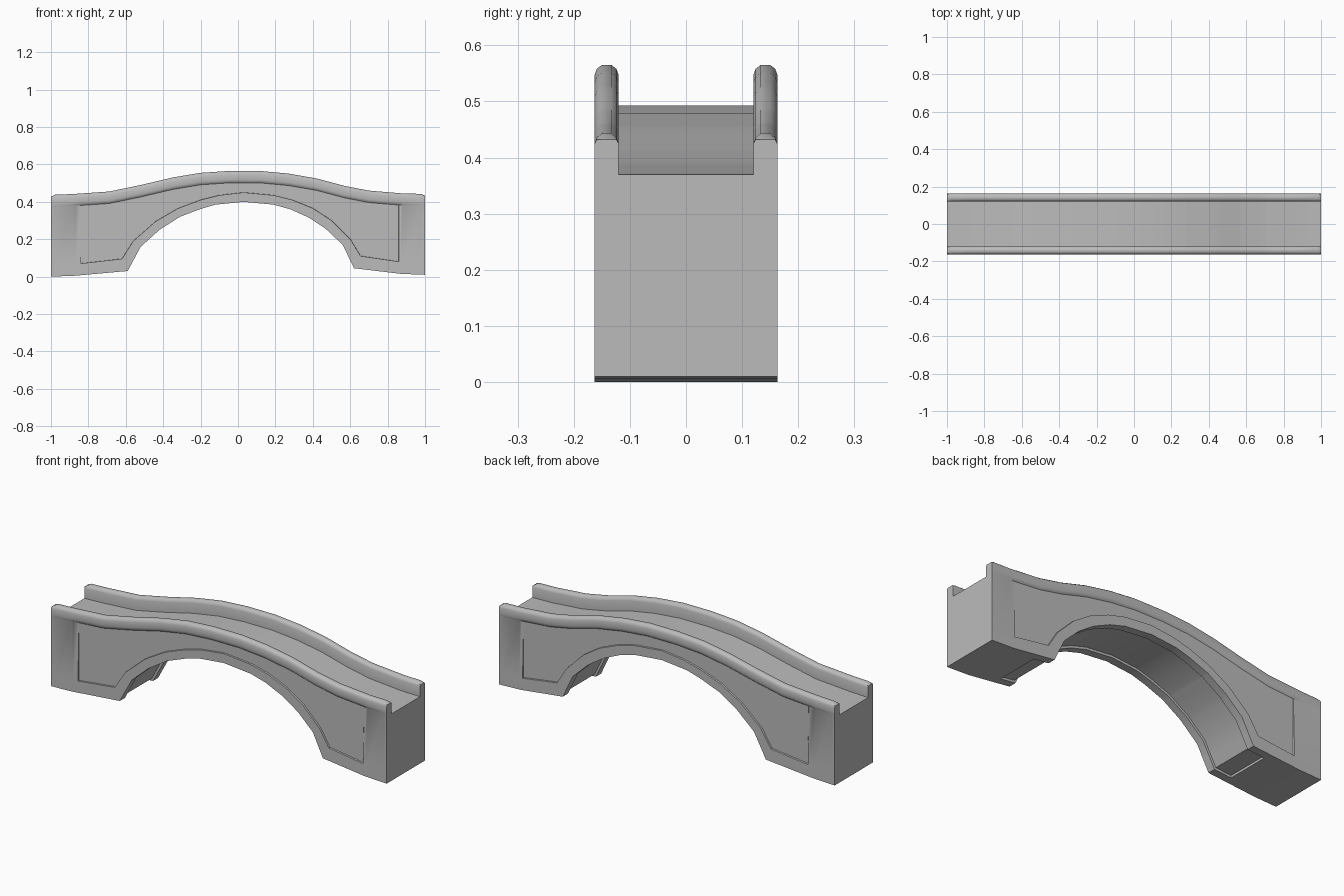
import bpy, bmesh, math

cube = bpy.data.objects.get("Cube")
if cube:
    bpy.data.objects.remove(cube, do_unlink=True)

stone = bpy.data.materials.new("grey_stone")
stone.use_nodes = True
GREY = (0.5, 0.5, 0.5, 1)
stone.diffuse_color = GREY
stone.node_tree.nodes["Principled BSDF"].inputs["Base Color"].default_value = GREY

# Long profiles, as (x, z): top of the rails, underside with arch, lower edge of side panel
TOP = [(-1, .437), (-.88, .442), (-.69, .455), (-.52, .49), (-.35, .53), (-.2, .555),
       (-.05, .565), (.12, .565), (.27, .551), (.42, .525), (.57, .485), (.7, .46),
       (.88, .445), (1, .442)]
UNDER = [(-1, 0), (-.87, .005), (-.59, .03), (-.52, .16), (-.42, .25), (-.31, .32),
         (-.2, .362), (-.12, .385), (.03, .4), (.19, .385), (.28, .36), (.38, .315),
         (.47, .255), (.56, .17), (.62, .045), (.87, .015), (1, .01)]
PANEL = [(-.84, .07), (-.62, .095), (-.56, .19), (-.44, .295), (-.32, .365), (-.2, .41),
         (-.1, .435), (.03, .45), (.19, .435), (.29, .41), (.4, .365), (.5, .3),
         (.6, .2), (.655, .11), (.86, .08)]
# Recess depth under the rail, fading out towards both ends
FADE = [(-1, 0), (-.84, 1), (.86, 1), (1, 0)]
PANEL_X = (-.84, .86)
SOFFIT_X = (-.69, .71)
HALF, INNER, DEPTH = .163, .12, .009

# Rail section from the deck edge over the top and down the outside: (y, z below the top)
RAIL = [(INNER, .072), (INNER, .018), (.124, .007), (.133, 0), (.150, 0),
        (.159, .007), (HALF, .018), (HALF, .048)]


def at(profile, x):
    """Height of a polyline at x, held level beyond its ends."""
    if x <= profile[0][0]:
        return profile[0][1]
    for (x0, z0), (x1, z1) in zip(profile, profile[1:]):
        if x <= x1:
            return z0 + (z1 - z0) * (x - x0) / (x1 - x0)
    return profile[-1][1]


def half_section(x):
    top, under, fade = at(TOP, x), at(UNDER, x), at(FADE, x)
    drop = .01 if abs(x) == 1 else 0          # eased rail ends
    pts = [(y, top - max(d, drop)) for y, d in RAIL]
    pts += [(HALF - .003 * fade, top - .058), (HALF - DEPTH * fade, top - .064)]
    pts += [(HALF, at(PANEL, x)), (HALF, under), (INNER, under)]
    return pts


stations = {x for p in (TOP, UNDER, PANEL) for x, z in p}
stations = sorted(stations | set(SOFFIT_X) | {-.98, .98})

# Loft the bridge body through its cross-sections
bm = bmesh.new()
rings = []
for x in stations:
    half = half_section(x)
    ring = half + [(-y, z) for y, z in reversed(half)]
    rings.append([bm.verts.new((x, y, z)) for y, z in ring])
n = len(half)
count = 2 * n
panels = {n - 4: [], n + 2: []}
soffit = []
for x0, x1, a, b in zip(stations, stations[1:], rings, rings[1:]):
    for k in range(count):
        j = (k + 1) % count
        face = bm.faces.new((a[k], a[j], b[j], b[k]))
        if k in panels and x0 >= PANEL_X[0] and x1 <= PANEL_X[1]:
            panels[k].append(face)
        if k == n - 1 and x0 >= SOFFIT_X[0] and x1 <= SOFFIT_X[1]:
            soffit.append(face)
bm.faces.new(rings[0])
bm.faces.new(rings[-1])
bmesh.ops.recalc_face_normals(bm, faces=bm.faces)

# Sunken panels on both sides
for faces in panels.values():
    bmesh.ops.inset_region(bm, faces=faces, thickness=.001, use_even_offset=True)
    for v in {v for f in faces for v in f.verts}:
        v.co.y = math.copysign(HALF - DEPTH, v.co.y)

# Sunken strip along the underside of the arch
bmesh.ops.inset_region(bm, faces=soffit, thickness=.001, depth=-.012, use_even_offset=True)

mesh = bpy.data.meshes.new("bridge_body")
bm.to_mesh(mesh)
bm.free()
mesh.materials.append(stone)
bridge = bpy.data.objects.new("bridge_body", mesh)
bpy.context.collection.objects.link(bridge)

bpy.ops.object.select_all(action='DESELECT')
bridge.select_set(True)
bpy.context.view_layer.objects.active = bridge
bpy.ops.object.shade_smooth_by_angle(angle=math.radians(41))
